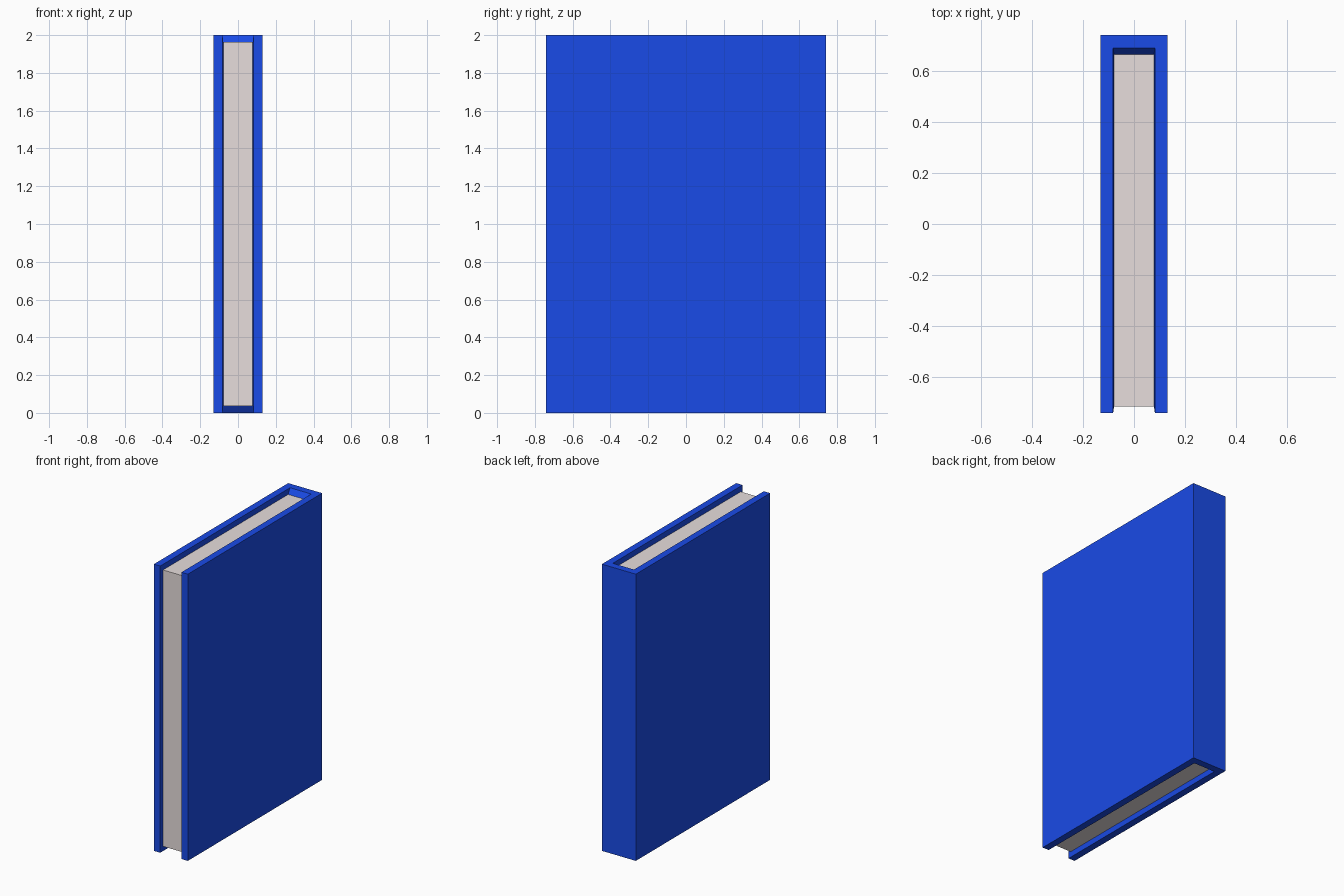
import bpy, bmesh

if "Cube" in bpy.data.objects:
    bpy.data.objects.remove(bpy.data.objects["Cube"])


def make_material(name, color):
    mat = bpy.data.materials.new(name)
    mat.diffuse_color = (*color, 1.0)
    mat.use_nodes = True
    mat.node_tree.nodes["Principled BSDF"].inputs["Base Color"].default_value = mat.diffuse_color
    return mat


mesh = bpy.data.meshes.new("book")
book = bpy.data.objects.new("book", mesh)
bpy.context.collection.objects.link(book)
mesh.materials.append(make_material("cover blue", (0.010, 0.070, 0.80)))
mesh.materials.append(make_material("paper grey", (0.80, 0.73, 0.72)))

bm = bmesh.new()
COVER, PAPER = 0, 1


def ring(x, back, front, low, high):
    """Closed loop of 8 corners around the page opening: over the left edge, back along the right."""
    path = [(back, high), (front, high), (front, low), (back, low)]
    pts = [(-x, y, z) for y, z in path] + [(x, y, z) for y, z in reversed(path)]
    return [bm.verts.new(p) for p in pts]


def face(verts, material):
    bm.faces.new(verts).material_index = material


# outer corners, inner rim of the cover, and outline of the page block
outer = ring(0.131, 0.74, -0.74, 0.0, 2.0)
rim = ring(0.082, 0.69, -0.74, 0.0, 2.0)
pages = ring(0.078, 0.664, -0.715, 0.036, 1.964)

# cover edges, then the sloped step down to the pages
for a, b in ((outer, rim), (rim, pages)):
    for i in range(8):
        j = (i + 1) % 8
        face((a[i], a[j], b[j], b[i]), COVER)

# two cover boards and the spine
face(outer[:4], COVER)
face(outer[4:], COVER)
face((outer[0], outer[3], outer[4], outer[7]), COVER)

# top, fore edge and bottom of the page block
for i in range(3):
    face((pages[i], pages[i + 1], pages[6 - i], pages[7 - i]), PAPER)

bmesh.ops.recalc_face_normals(bm, faces=bm.faces)
bm.to_mesh(mesh)
bm.free()
